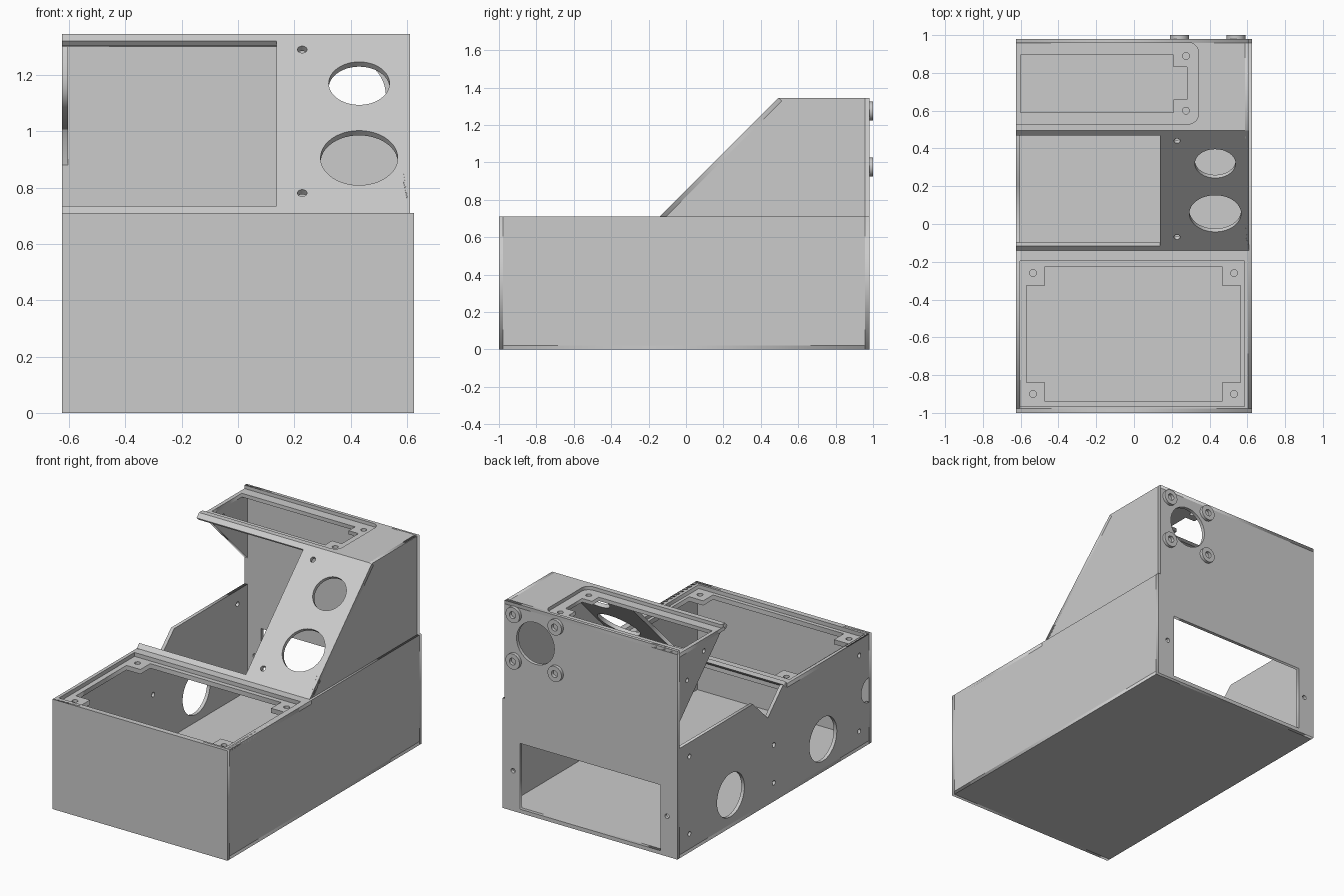
import bpy, bmesh, math
from mathutils import Matrix, Vector

if "Cube" in bpy.data.objects:
    bpy.data.objects.remove(bpy.data.objects["Cube"])

grey = bpy.data.materials.new("light grey")
grey.use_nodes = True
grey.diffuse_color = (0.6, 0.6, 0.6, 1)
grey.node_tree.nodes["Principled BSDF"].inputs["Base Color"].default_value = (0.6, 0.6, 0.6, 1)

# Main sizes
T = 0.022                                   # sheet thickness
LEFT, RIGHT, STEP = -0.625, 0.625, 0.61     # outer sides, upper body side
FRONT, BACK = -1.0, 0.98
DECK, ROOF = 0.71, 1.345
FOOT, RIDGE = -0.14, 0.495                  # slope start and end in y
IN_F, IN_B = FRONT + T, BACK - T

X, Y, Z = Vector((1, 0, 0)), Vector((0, 1, 0)), Vector((0, 0, 1))
SLOPE = (Y + Z).normalized()


def arc(u, v, r, start=0, end=360, n=48):
    """Points on an arc; a full circle leaves out the repeated end point."""
    steps = n if end - start == 360 else n + 1
    return [(u + r * math.cos(math.radians(start + (end - start) * i / n)),
             v + r * math.sin(math.radians(start + (end - start) * i / n))) for i in range(steps)]


def rect(u0, v0, u1, v1):
    return [(u0, v0), (u1, v0), (u1, v1), (u0, v1)]


def panel(name, outline, holes, u, v, origin, thick=T):
    """Flat sheet drawn in the u, v plane; origin lies on its outer (u x v) face."""
    curve = bpy.data.curves.new(name, 'CURVE')
    curve.dimensions, curve.fill_mode, curve.extrude = '2D', 'BOTH', thick / 2
    for loop in [outline] + holes:
        spline = curve.splines.new('POLY')
        spline.points.add(len(loop) - 1)
        for point, (a, b) in zip(spline.points, loop):
            point.co = (a, b, 0, 1)
        spline.use_cyclic_u = True
    temp = bpy.data.objects.new(name + "_profile", curve)
    bpy.context.collection.objects.link(temp)
    deps = bpy.context.evaluated_depsgraph_get()
    mesh = bpy.data.meshes.new_from_object(temp.evaluated_get(deps))
    bpy.data.objects.remove(temp)
    n = u.cross(v)
    frame = Matrix((u, v, n)).transposed().to_4x4()
    frame.translation = Vector(origin) - n * thick / 2
    bm = bmesh.new()
    bm.from_mesh(mesh)
    bmesh.ops.remove_doubles(bm, verts=bm.verts, dist=1e-5)
    bmesh.ops.recalc_face_normals(bm, faces=bm.faces)
    bm.transform(frame)
    bm.to_mesh(mesh)
    bm.free()
    mesh.name = name
    mesh.materials.clear()
    mesh.materials.append(grey)
    obj = bpy.data.objects.new(name, mesh)
    bpy.context.collection.objects.link(obj)
    return obj


# Lower box
panel("floor", rect(LEFT, IN_F, RIGHT, IN_B), [], X, Y, (0, 0, T))
panel("front_wall", rect(LEFT, 0, RIGHT, DECK), [], X, Z, (0, FRONT, 0))
panel("plain_lower_side", rect(IN_F, T, IN_B, DECK), [], Y, Z, (RIGHT, 0, 0))

# Lower side with cable holes, a V notch and a half-round port at the front
side = [(IN_F, T), (IN_B, T), (IN_B, DECK), (0.21, DECK), (0.057, 0.562), (-0.092, DECK), (IN_F, DECK)]
side += arc(IN_F, 0.35, 0.08, -90, 90, 24)[::-1]
side_holes = [arc(0.436, 0.21, 0.14), arc(-0.507, 0.21, 0.14)]
for y, z_high in ((0.857, 0.62), (-0.005, 0.365), (-0.876, 0.61)):
    side_holes += [arc(y, z_high, 0.015, n=20), arc(y, 0.12, 0.015, n=20)]
panel("open_lower_side", side, side_holes, Y, Z, (LEFT + T, 0, 0))

# Back wall with a wide slot, a fan hole and raised screw bosses
back = [(LEFT, 0), (RIGHT, 0), (RIGHT, DECK), (STEP, DECK), (STEP, ROOF), (LEFT, ROOF)]
back_holes = [rect(-0.505, 0.025, 0.5, 0.45), arc(0.39, 1.125, 0.135)]
back_holes += [arc(x, 0.26, 0.015, n=20) for x in (-0.55, 0.55)]
panel("back_wall", back, back_holes, X, Z, (0, IN_B, 0))
for sx in (-1, 1):
    for sz in (-1, 1):
        x, z = 0.39 + sx * 0.15, 1.125 + sz * 0.15
        panel("screw_boss", arc(x, z, 0.05, n=32), [arc(x, z, 0.022, n=24)],
              X, Z, (0, BACK, 0), 0.02)

# Front deck: raised rim over a ledge with four screw tabs
panel("deck_rim", rect(LEFT, FRONT, RIGHT, FOOT), [rect(-0.605, -0.965, 0.585, -0.195)],
      X, Y, (0, 0, DECK), 0.025)
x0, x1, y0, y1, tab = -0.57, 0.565, -0.94, -0.225, 0.1
deck_hole = [(x0 + tab, y0), (x1 - tab, y0), (x1 - tab, y0 + tab), (x1, y0 + tab),
             (x1, y1 - tab), (x1 - tab, y1 - tab), (x1 - tab, y1), (x0 + tab, y1),
             (x0 + tab, y1 - tab), (x0, y1 - tab), (x0, y0 + tab), (x0 + tab, y0 + tab)]
deck_screws = [arc(x, y, 0.018, n=24) for x in (-0.535, 0.53) for y in (-0.9, -0.26)]
panel("deck_ledge", rect(LEFT + T, IN_F, RIGHT - T, FOOT), [deck_hole] + deck_screws,
      X, Y, (0, 0, DECK - 0.025), 0.03)

# Sloped face: open on one side, round holes on the other
top_v = (ROOF - DECK) * math.sqrt(2)
low_v, high_v, edge = 0.035, top_v - 0.036, 0.137
slope = [(LEFT, 0), (STEP, 0), (STEP, top_v), (LEFT, top_v),
         (LEFT, high_v), (edge, high_v), (edge, low_v), (LEFT, low_v)]
slope_holes = [arc(0.43, 0.65, 0.108), arc(0.43, 0.276, 0.137),
               arc(0.228, 0.82, 0.017, n=24), arc(0.228, 0.1, 0.017, n=24)]
panel("sloped_face", slope, slope_holes, X, SLOPE, (0, FOOT, DECK), 0.024)

# Upper sides: one full, one only a corner brace
panel("plain_upper_side", [(FOOT, DECK), (IN_B, DECK), (IN_B, ROOF), (RIDGE, ROOF)], [],
      Y, Z, (STEP, 0, 0))
panel("corner_brace", [(0.53, 1.31), (IN_B, 0.88), (IN_B, 1.31)],
      [arc(0.71, 1.245, 0.014, n=20), arc(0.88, 1.12, 0.014, n=20)], Y, Z, (LEFT + T, 0, 0))

# Roof: rim with a rounded pocket, open at the side, over a ledge
pocket = arc(0.29, 0.58, 0.05, -90, 0, 10) + arc(0.29, 0.91, 0.05, 0, 90, 10)
rim = [(LEFT, 0.53)] + pocket + [(LEFT, 0.96), (LEFT, BACK), (STEP, BACK), (STEP, RIDGE), (LEFT, RIDGE)]
panel("roof_rim", rim, [], X, Y, (0, 0, ROOF), 0.022)
roof_hole = [(-0.6, 0.59), (0.21, 0.59), (0.21, 0.66), (0.28, 0.66),
             (0.28, 0.83), (0.21, 0.83), (0.21, 0.895), (-0.6, 0.895)]
panel("roof_ledge", rect(LEFT, RIDGE, STEP - T, IN_B),
      [roof_hole] + [arc(0.275, y, 0.018, n=24) for y in (0.6, 0.89)],
      X, Y, (0, 0, ROOF - 0.022), 0.024)
